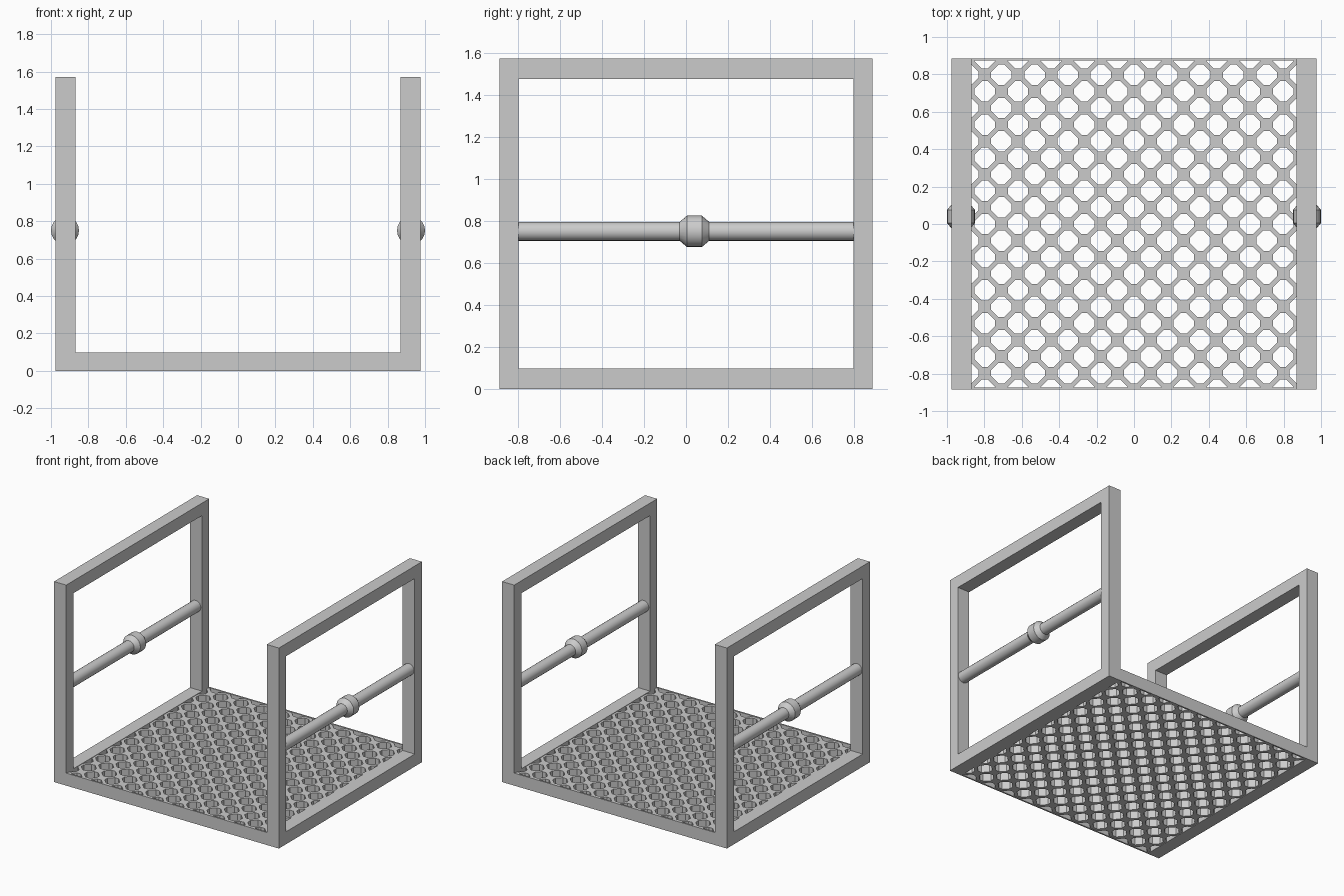
import bpy, bmesh, math
from mathutils import Vector

if "Cube" in bpy.data.objects:
    bpy.data.objects.remove(bpy.data.objects["Cube"])

X_IN, X_OUT, Y_OUT, Y_IN = 0.87, 0.975, 0.886, 0.797
H, BEAM = 1.572, 0.098


def finish(bm, name, smooth=False):
    bmesh.ops.remove_doubles(bm, verts=bm.verts, dist=1e-5)
    bmesh.ops.recalc_face_normals(bm, faces=bm.faces)
    me = bpy.data.meshes.new(name)
    bm.to_mesh(me)
    bm.free()
    ob = bpy.data.objects.new(name, me)
    bpy.context.collection.objects.link(ob)
    if smooth:
        bpy.context.view_layer.objects.active = ob
        ob.select_set(True)
        bpy.ops.object.shade_smooth_by_angle(angle=math.radians(35))
        ob.select_set(False)
    return ob


def strip(bm, a, b):
    # quads between two closed loops of points
    n = len(a)
    for i in range(n):
        j = (i + 1) % n
        bm.faces.new([bm.verts.new(p) for p in (a[i], a[j], b[j], b[i])])


def side_frame(name, s):
    def loop(x, y, z0, z1):
        return [Vector((s * x, *p)) for p in ((-y, z0), (y, z0), (y, z1), (-y, z1))]
    oi, oo = loop(X_IN, Y_OUT, 0, H), loop(X_OUT, Y_OUT, 0, H)
    ii, io = (loop(x, Y_IN, BEAM, H - BEAM) for x in (X_IN, X_OUT))
    bm = bmesh.new()
    for a, b in ((oi, oo), (oo, io), (io, ii), (ii, oi)):
        strip(bm, a, b)
    finish(bm, name)


def rail(name, s):
    # round rail with a faceted collar, turned about the y axis
    yc, n = 0.04, 20
    prof = [(-0.81, 0.045), (yc - 0.07, 0.045), (yc - 0.035, 0.075),
            (yc + 0.035, 0.075), (yc + 0.07, 0.045), (0.81, 0.045)]
    rings = [[Vector((s * 0.925 + r * math.cos(2 * math.pi * k / n), y,
                      0.75 + r * math.sin(2 * math.pi * k / n)))
              for k in range(n)] for y, r in prof]
    bm = bmesh.new()
    for a, b in zip(rings, rings[1:]):
        strip(bm, a, b)
    for ring in (rings[0], rings[-1]):
        bm.faces.new([bm.verts.new(p) for p in ring])
    finish(bm, name, True)


def edge_plate(name, s):
    bm = bmesh.new()
    bmesh.ops.create_cube(bm, size=1)
    for v in bm.verts:
        v.co = Vector((v.co.x * 2 * X_IN, s * (Y_OUT - 0.006) + v.co.y * 0.012,
                       (v.co.z + 0.5) * BEAM))
    finish(bm, name)


def floor_grate():
    # diamond cells with clipped corners, full beam depth
    p, w, c, z0, z1 = 0.0886, 0.018, 0.016, 0.004, BEAM - 0.004
    h = p - w
    dirs = [Vector((1, 0, 0)), Vector((0, 1, 0)), Vector((-1, 0, 0)), Vector((0, -1, 0))]
    outer, hole = [], []
    for k in range(4):
        d, prv, nxt = dirs[k], dirs[k - 1], dirs[(k + 1) % 4]
        outer += [d * p, (d + nxt) * p / 2]
        hole += [d * (h - c) + prv * c, d * (h - c) + nxt * c]
    bm = bmesh.new()
    for i in range(-10, 11):
        for j in range(-10, 11):
            if (i + j) % 2 == 0:
                continue
            base = Vector((i * p, j * p, 0))
            top, bot = base + Vector((0, 0, z1)), base + Vector((0, 0, z0))
            for o in (top, bot):
                for k in range(4):
                    a, m, b = outer[2 * k], outer[2 * k + 1], outer[(2 * k + 2) % 8]
                    h0, h1, h2 = hole[2 * k], hole[2 * k + 1], hole[(2 * k + 2) % 8]
                    for f in ((a, h1, h0), (a, m, h1), (m, h2, h1), (m, b, h2)):
                        bm.faces.new([bm.verts.new(o + q) for q in f])
            strip(bm, [top + q for q in hole], [bot + q for q in hole])
    bmesh.ops.remove_doubles(bm, verts=bm.verts, dist=1e-5)
    # trim to the floor outline
    for axis, lim in ((0, X_IN + 0.008), (1, Y_OUT - 0.006)):
        for s in (-1, 1):
            n = Vector((0, 0, 0))
            n[axis] = s
            bmesh.ops.bisect_plane(bm, geom=bm.verts[:] + bm.edges[:] + bm.faces[:],
                                   dist=1e-6, plane_co=n * lim, plane_no=n, clear_outer=True)
    finish(bm, "floor_grate")


for label, s in (("left", -1), ("right", 1)):
    side_frame(label + "_side_frame", s)
    rail(label + "_rail", s)
for label, s in (("front", -1), ("back", 1)):
    edge_plate(label + "_floor_edge", s)
floor_grate()
